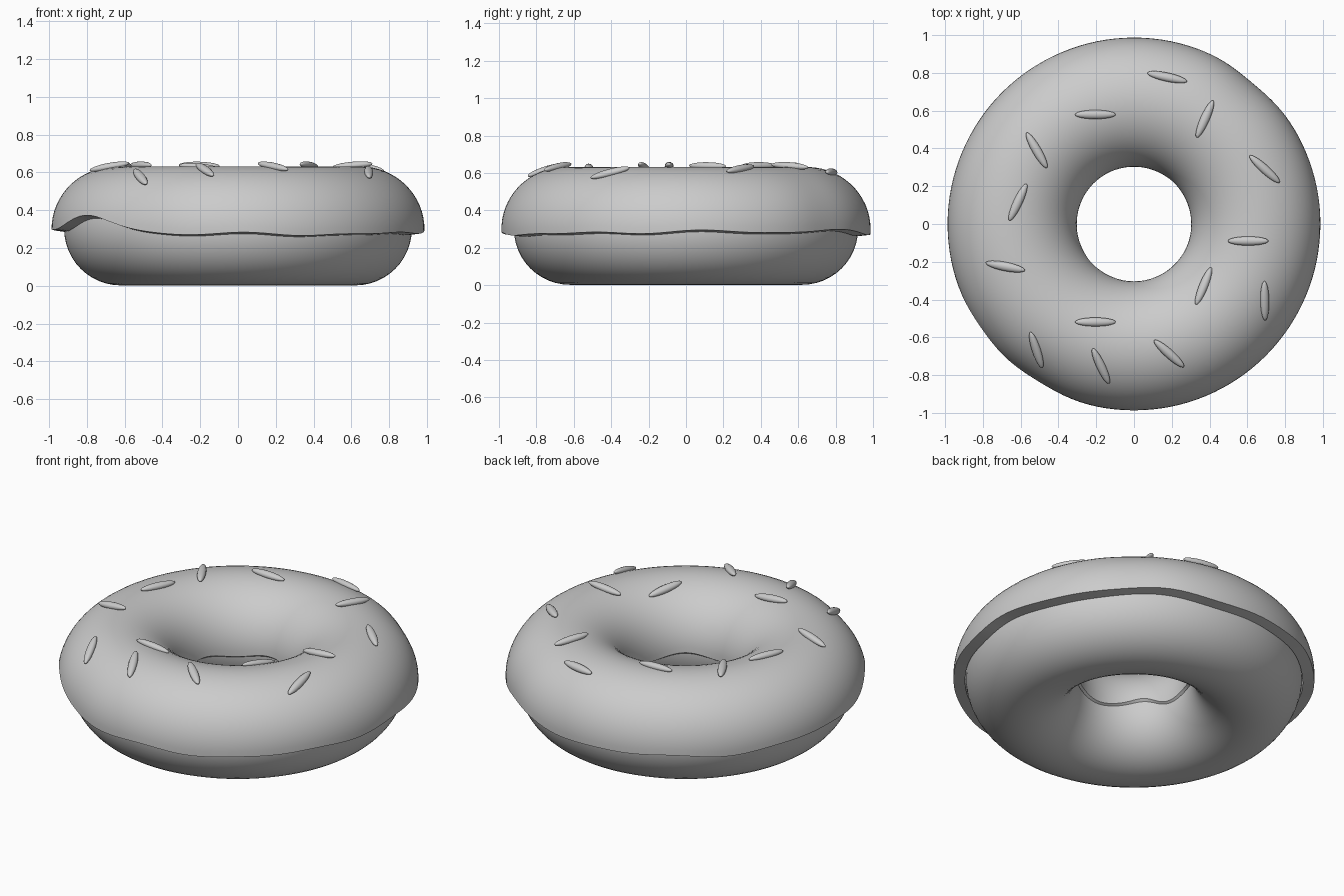
import bpy, bmesh, math
from mathutils import Vector, Matrix

if "Cube" in bpy.data.objects:
    bpy.data.objects.remove(bpy.data.objects["Cube"])

CZ = 0.30                        # height of the ring's centre line
ICE_R, ICE_A, ICE_B = 0.645, 0.342, 0.332
SEG = 128


def bump(deg, centre, width):
    d = (deg - centre + 180) % 360 - 180
    return math.exp(-0.5 * (d / width) ** 2)


def finish(name, bm):
    bmesh.ops.recalc_face_normals(bm, faces=bm.faces)
    mesh = bpy.data.meshes.new(name)
    bm.to_mesh(mesh)
    bm.free()
    obj = bpy.data.objects.new(name, mesh)
    bpy.context.collection.objects.link(obj)
    bpy.ops.object.select_all(action='DESELECT')
    obj.select_set(True)
    bpy.context.view_layer.objects.active = obj
    bpy.ops.object.shade_smooth_by_angle(angle=math.radians(50))
    return obj


def ring(name, section):
    """Sweep a closed (radius, z) section, which may vary with angle, round z."""
    bm = bmesh.new()
    loops = []
    for i in range(SEG):
        a = 2 * math.pi * i / SEG
        loops.append([bm.verts.new((r * math.cos(a), r * math.sin(a), z))
                      for r, z in section(math.degrees(a))])
    n = len(loops[0])
    for i in range(SEG):
        p, q = loops[i], loops[(i + 1) % SEG]
        for j in range(n):
            k = (j + 1) % n
            bm.faces.new((p[j], q[j], q[k], p[k]))
    return finish(name, bm)


# Dough: slightly smaller full ring
def dough_section(deg):
    return [(0.62 + 0.30 * math.cos(t), CZ + 0.298 * math.sin(t))
            for t in (2 * math.pi * i / 48 for i in range(48))]


# Icing: upper shell with a wavy lip, raised at the front left
def icing_section(deg):
    a = math.radians(deg)
    z_out = (0.274 + 0.006 * math.sin(7 * a) + 0.004 * math.sin(12 * a + 1)
             + 0.088 * bump(deg, 216, 13) + 0.02 * bump(deg, 180, 18)
             + 0.025 * bump(deg, 50, 10) + 0.015 * bump(deg, 0, 18))
    z_in = (0.29 + 0.012 * math.sin(5 * a) + 0.05 * bump(deg, 48, 10)
            + 0.04 * bump(deg, 218, 12))
    t0 = math.asin((z_out - CZ) / ICE_B)
    t1 = math.pi - math.asin((z_in - CZ) / ICE_B)
    dent = 0.012 * (bump(deg, 238, 8) + bump(deg, 50, 7))
    steps = 32
    ts = [t0 + (t1 - t0) * i / steps for i in range(steps + 1)]
    outer = []
    for t in ts:
        r = ICE_R + ICE_A * math.cos(t) - dent * max(0, math.cos(t))
        outer.append((r, CZ + ICE_B * math.sin(t)))
    inner = [(0.62 + 0.304 * math.cos(t), CZ - 0.01 * abs(math.cos(t)) + 0.302 * math.sin(t))
             for t in reversed(ts)]
    return outer + inner


ring("dough", dough_section)
ring("icing", icing_section)

# Sprinkles: x, y and heading in degrees, laid along the icing surface
sprinkles = [
    (0.175, 0.775, -12), (-0.205, 0.58, 0), (0.375, 0.555, 66),
    (-0.515, 0.39, 120), (-0.615, 0.115, 65), (-0.68, -0.225, -11),
    (0.69, 0.29, -42), (0.605, -0.09, 0), (0.37, -0.33, 68),
    (0.69, -0.405, 91), (-0.205, -0.52, 0), (-0.515, -0.665, -72),
    (-0.175, -0.75, -65), (0.185, -0.685, -42),
]
for i, (x, y, heading) in enumerate(sprinkles):
    r = math.hypot(x, y)
    t = math.acos((r - ICE_R) / ICE_A)
    z = CZ + ICE_B * math.sin(t)
    c, s = math.cos(t) / ICE_A, math.sin(t) / ICE_B
    normal = Vector((c * x / r, c * y / r, s)).normalized()
    h = math.radians(heading)
    along = Vector((math.cos(h), math.sin(h), 0))
    along.z = -(along.x * normal.x + along.y * normal.y) / normal.z
    along.normalize()
    side = normal.cross(along)
    basis = Matrix((side, normal, along)).transposed().to_4x4()
    bm = bmesh.new()
    bmesh.ops.create_uvsphere(bm, u_segments=16, v_segments=12, radius=1)
    place = (Matrix.Translation(Vector((x, y, z)) + normal * 0.006) @ basis
             @ Matrix.Diagonal((0.024, 0.02, 0.108, 1)))
    bmesh.ops.transform(bm, matrix=place, verts=bm.verts)
    finish(f"sprinkle_{i + 1}", bm)
